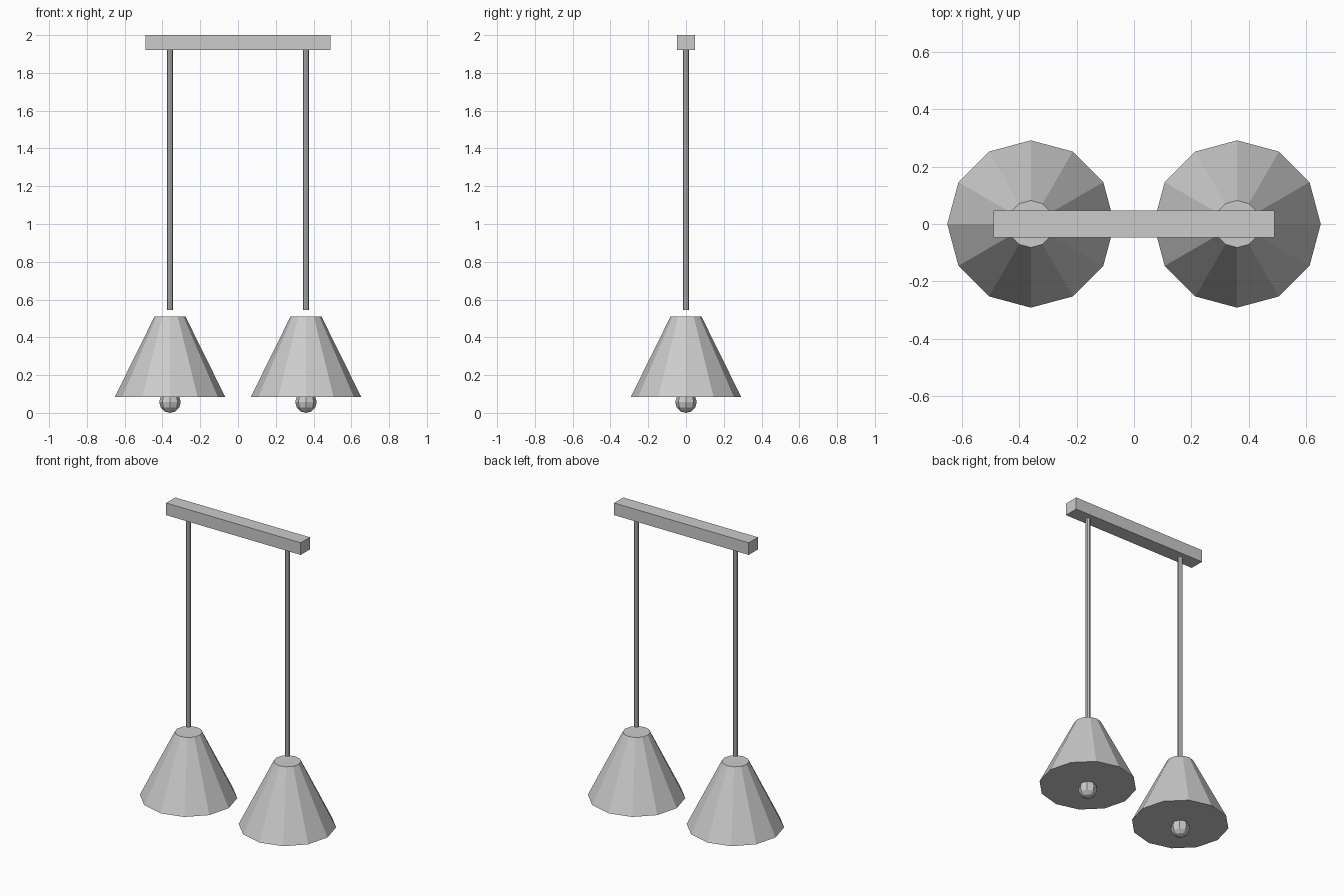
import bpy

if "Cube" in bpy.data.objects:
    bpy.data.objects.remove(bpy.data.objects["Cube"])


def flat_cone(name, sides, r_bottom, r_top, z0, z1, x):
    bpy.ops.mesh.primitive_cone_add(vertices=sides, radius1=r_bottom, radius2=r_top,
                                    depth=z1 - z0, location=(x, 0, (z0 + z1) / 2),
                                    rotation=(0, 0, 0))
    bpy.context.object.name = name


# Ceiling bar
bpy.ops.mesh.primitive_cube_add(size=1, location=(0, 0, 1.96))
bar = bpy.context.object
bar.name = "ceiling_bar"
bar.scale = (0.98, 0.095, 0.08)

# Two identical hanging lamps
for side, x in (("left", -0.36), ("right", 0.36)):
    # Hanging rod stops just above the shade
    flat_cone(side + "_rod", 8, 0.015, 0.015, 0.545, 1.92, x)
    # Closed twelve-sided shade
    flat_cone(side + "_shade", 12, 0.292, 0.082, 0.085, 0.51, x)
    # Faceted bulb poking out below
    bpy.ops.mesh.primitive_uv_sphere_add(segments=8, ring_count=6, radius=0.057,
                                         location=(x, 0, 0.057))
    bpy.context.object.name = side + "_bulb"
